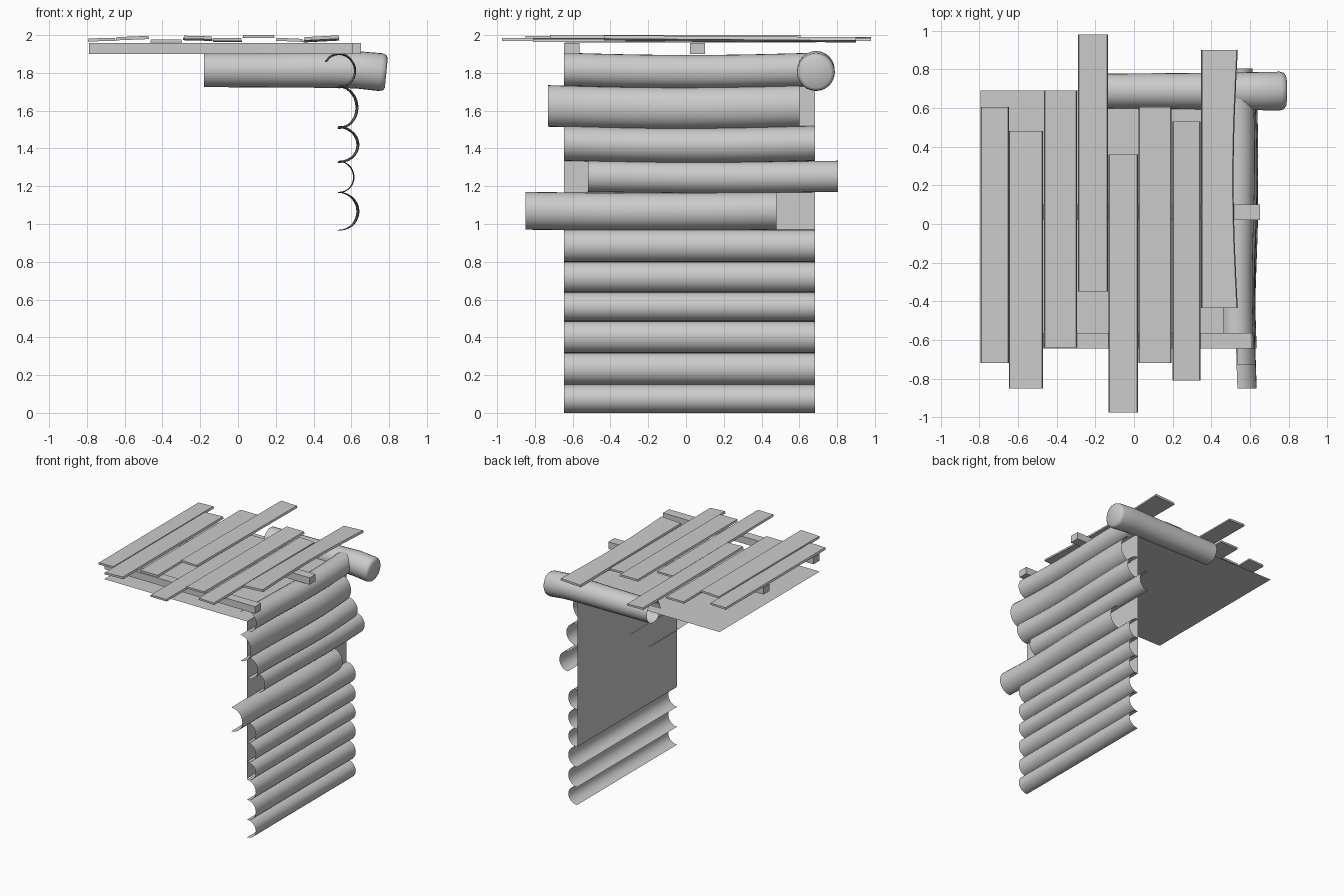
import bpy, math
from math import sin, cos, pi, radians

if "Cube" in bpy.data.objects:
    bpy.data.objects.remove(bpy.data.objects["Cube"])


def make(name, verts, faces, smooth=False):
    me = bpy.data.meshes.new(name)
    me.from_pydata(verts, [], faces)
    me.update()
    ob = bpy.data.objects.new(name, me)
    bpy.context.collection.objects.link(ob)
    if smooth:
        bpy.ops.object.select_all(action='DESELECT')
        ob.select_set(True)
        bpy.context.view_layer.objects.active = ob
        bpy.ops.object.shade_smooth_by_angle(angle=radians(40))
    return ob


def grid_faces(rows, cols):
    return [(r * cols + c, (r + 1) * cols + c, (r + 1) * cols + c + 1, r * cols + c + 1)
            for r in range(rows - 1) for c in range(cols - 1)]


def half_log(name, z0, z1, y0, y1, depth, sag=0.0, sway=0.0, a1=90):
    """Open half-round log along y, bulging to +x; sag and sway bend it."""
    rows, cols = (13, 15) if sag or sway else (2, 15)
    verts = []
    for r in range(rows):
        t = r / (rows - 1)
        dz, dx = -sag * sin(pi * t), sway * sin(2 * pi * t)
        for c in range(cols):
            a = radians(-90 + (a1 + 90) * c / (cols - 1))
            verts.append((0.535 + dx + depth * cos(a), y0 + (y1 - y0) * t,
                          (z0 + z1) / 2 + dz + (z1 - z0) / 2 * sin(a)))
    return make(name, verts, grid_faces(rows, cols), True)


def box(name, x0, x1, y0, y1, z0, z1, tilt=0.0, bow=0.0, pitch=0.0, inset=0.0):
    """Board along y; tilt raises the right edge, pitch the back end, bow curves the right
    edge inward and inset narrows the top."""
    rows = 9 if bow else 2
    verts, faces = [], []
    for r in range(rows):
        t = r / (rows - 1)
        xr = x1 - bow * sin(pi * t)
        y, p = y0 + (y1 - y0) * t, pitch * (t - 0.5)
        verts += [(x0, y, z0 + p), (xr, y, z0 + tilt + p),
                  (xr - inset, y, z1 + tilt + p), (x0 + inset, y, z1 + p)]
    for r in range(rows - 1):
        for c in range(4):
            d = (c + 1) % 4
            faces.append((r * 4 + c, (r + 1) * 4 + c, (r + 1) * 4 + d, r * 4 + d)[::-1])
    n = (rows - 1) * 4
    faces += [(0, 1, 2, 3), (n + 3, n + 2, n + 1, n)]
    return make(name, verts, faces)


# Lower straight wall logs
edges = [0, 0.15, 0.318, 0.485, 0.638, 0.80, 0.97]
for i in range(6):
    half_log(f"lower_log_{i + 1}", edges[i], edges[i + 1], -0.645, 0.682, 0.082)

# Upper uneven wall logs
half_log("upper_log_1", 0.97, 1.17, -0.85, 0.48, 0.1, 0.005, -0.008)
half_log("upper_log_2", 1.17, 1.335, -0.52, 0.805, 0.078, 0.006, -0.004)
half_log("upper_log_3", 1.335, 1.52, -0.645, 0.682, 0.1, 0.012, -0.008)
half_log("upper_log_4", 1.515, 1.735, -0.73, 0.60, 0.095, 0.012, -0.008)
half_log("upper_log_5", 1.73, 1.907, -0.645, 0.682, 0.085, 0.012, -0.006, 145)

# Thin backing wall and ceiling sheets
zc = 1.812
make("wall_backing", [(0.533, -0.645, 0.49), (0.533, 0.682, 0.49),
                      (0.533, 0.682, zc), (0.533, -0.645, zc)], [(0, 1, 2, 3)])
make("ceiling_sheet", [(-0.795, -0.64, zc), (0.533, -0.64, zc),
                       (0.533, 0.69, zc), (-0.795, 0.69, zc)], [(0, 1, 2, 3)])

# Corner log along x: open at the left, drooping rounded cap at the right
stations = [(-0.18, 1.815, 0.09), (0.2, 1.815, 0.093), (0.5, 1.817, 0.096), (0.62, 1.817, 0.099),
            (0.755, 1.804, 0.1), (0.775, 1.801, 0.094), (0.785, 1.799, 0.08)]
N = 24
verts, faces = [], []
for i, (x, z, r) in enumerate(stations):
    lean = 0.1 if i > 3 else 0
    for k in range(N):
        a = 2 * pi * k / N
        verts.append((x + lean * r * sin(a), 0.688 + r * cos(a), z + r * sin(a)))
for i in range(len(stations) - 1):
    for k in range(N):
        m = (k + 1) % N
        faces.append((i * N + k, i * N + m, (i + 1) * N + m, (i + 1) * N + k))
faces.append(tuple(range((len(stations) - 1) * N, len(stations) * N)))
make("corner_log", verts, faces, True)

# Roof beams
box("roof_beam_front", -0.79, 0.61, -0.645, -0.565, 1.90, 1.958)
box("roof_beam_middle", -0.79, 0.652, 0.02, 0.10, 1.90, 1.958)

# Roof planks: x0, x1, y0, y1, z0, z1, tilt, bow, pitch
planks = [(-0.795, -0.648, -0.72, 0.605, 1.966, 1.982, 0.004, 0, 0),
          (-0.648, -0.470, -0.85, 0.48, 1.972, 1.989, 0.007, 0, 0),
          (-0.465, -0.295, -0.64, 0.69, 1.961, 1.977, 0, 0, 0),
          (-0.29, -0.135, -0.35, 0.98, 1.977, 1.993, -0.004, 0, -0.008),
          (-0.133, 0.02, -0.975, 0.36, 1.967, 1.983, 0, 0, -0.006),
          (0.023, 0.195, -0.72, 0.605, 1.984, 2.0, 0, 0, 0),
          (0.20, 0.345, -0.81, 0.53, 1.970, 1.986, -0.006, 0, 0),
          (0.348, 0.537, -0.435, 0.90, 1.966, 1.984, 0.01, 0.022, -0.01)]
for i, p in enumerate(planks):
    box(f"roof_plank_{i + 1}", *p, inset=0.005)
